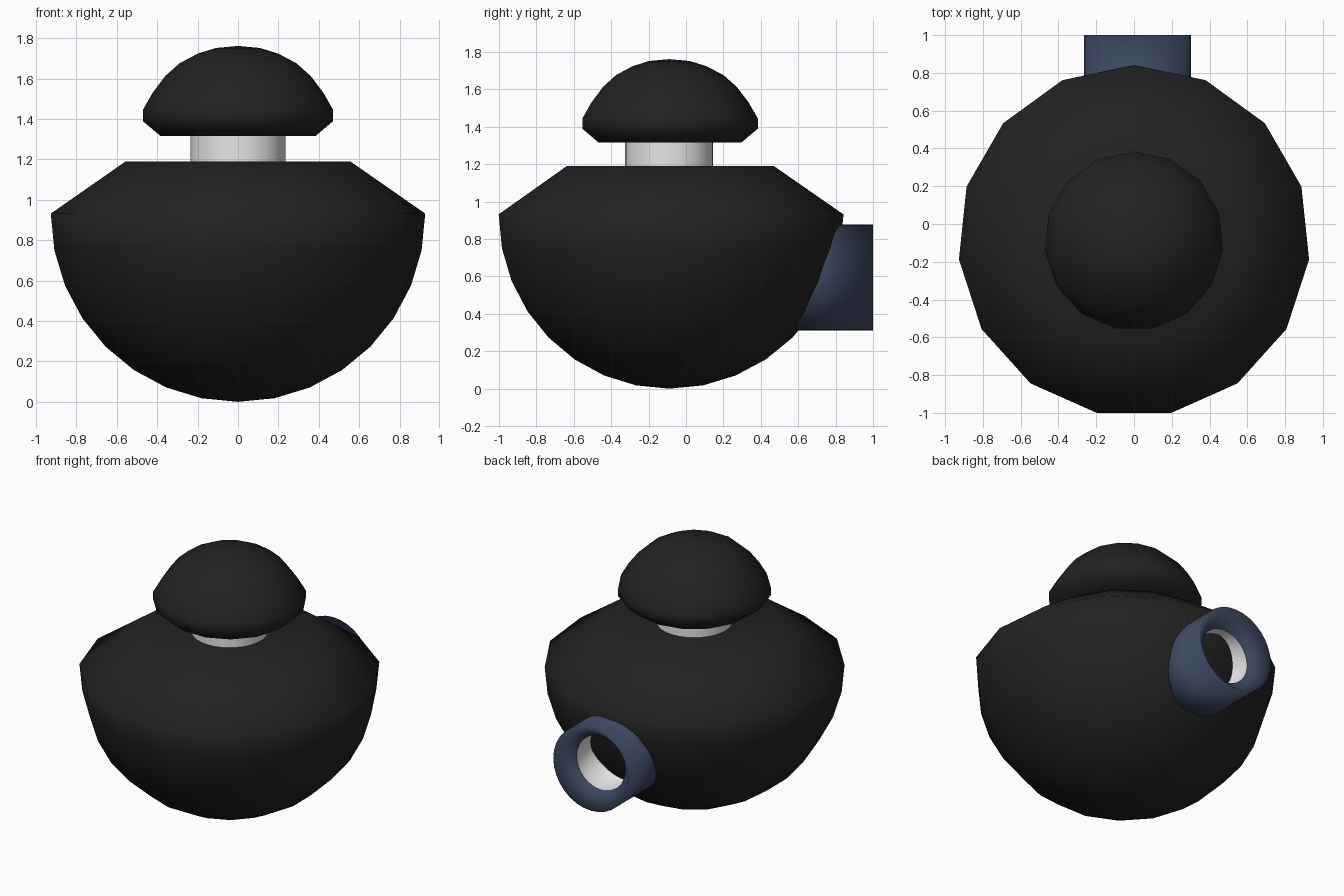
import bpy
import bmesh
import math
from mathutils import Matrix

cube = bpy.data.objects.get("Cube")
if cube:
    bpy.data.objects.remove(cube, do_unlink=True)

AXIS_Y = -0.09  # vertical axis of the vessel


def material(name, rgb):
    mat = bpy.data.materials.new(name)
    mat.use_nodes = True
    mat.diffuse_color = (*rgb, 1)
    mat.node_tree.nodes["Principled BSDF"].inputs["Base Color"].default_value = (*rgb, 1)
    return mat


black = material("black", (0.016, 0.016, 0.016))
white = material("pale_grey", (0.8, 0.8, 0.8))
blue = material("slate_blue", (0.046, 0.065, 0.118))


def lathe(name, profile, sides, mat, matrix, sharp=False):
    """Revolve (radius, height) points about z; radius 0 makes a pole."""
    bm = bmesh.new()
    rings = []
    for r, z in profile:
        if r == 0:
            rings.append([bm.verts.new((0, 0, z))])
        else:
            angles = [math.pi / 2 + math.tau * i / sides for i in range(sides)]
            rings.append([bm.verts.new((r * math.cos(a), r * math.sin(a), z)) for a in angles])
    for low, high in zip(rings, rings[1:]):
        for i in range(sides):
            j = (i + 1) % sides
            if len(low) == 1:
                bm.faces.new((low[0], high[j], high[i]))
            elif len(high) == 1:
                bm.faces.new((low[i], low[j], high[0]))
            else:
                bm.faces.new((low[i], low[j], high[j], high[i]))
    mesh = bpy.data.meshes.new(name)
    bm.to_mesh(mesh)
    bm.free()
    mesh.materials.append(mat)
    obj = bpy.data.objects.new(name, mesh)
    bpy.context.collection.objects.link(obj)
    obj.matrix_world = matrix
    bpy.ops.object.select_all(action="DESELECT")
    obj.select_set(True)
    bpy.context.view_layer.objects.active = obj
    if sharp:
        bpy.ops.object.shade_smooth_by_angle()
    else:
        bpy.ops.object.shade_smooth()
    return obj


upright = Matrix.Translation((0, AXIS_Y, 0))

# Body: hemispherical bowl with a sloping shoulder
R = 0.932
steps = [math.pi / 16 * i for i in range(1, 9)]
bowl = [(0, 0)] + [(R * math.sin(a), R * (1 - math.cos(a))) for a in steps]
lathe("body", bowl + [(0.56, 1.19), (0, 1.19)], 15, black, upright)

# Neck between the body and the cap
lathe("neck", [(0, 1.1), (0.235, 1.1), (0.235, 1.4), (0, 1.4)], 32, white, upright, True)

# Mushroom-shaped cap
cap = [(0, 1.317), (0.387, 1.317), (0.474, 1.39), (0.474, 1.445), (0.425, 1.53), (0.362, 1.613),
       (0.29, 1.677), (0.2, 1.724), (0.11, 1.752), (0, 1.762)]
lathe("cap", cap, 15, black, upright)

# Spout at the back, with a funnel mouth and a pale bore
backward = Matrix.Translation((0.018, 0, 0.595)) @ Matrix.Rotation(-math.pi / 2, 4, "X")
lathe("spout", [(0, 0.45), (0.283, 0.45), (0.283, 1), (0.183, 0.89)], 32, blue, backward)
lathe("spout_bore", [(0.183, 0.89), (0.183, 0.5), (0, 0.5)], 32, white, backward)
